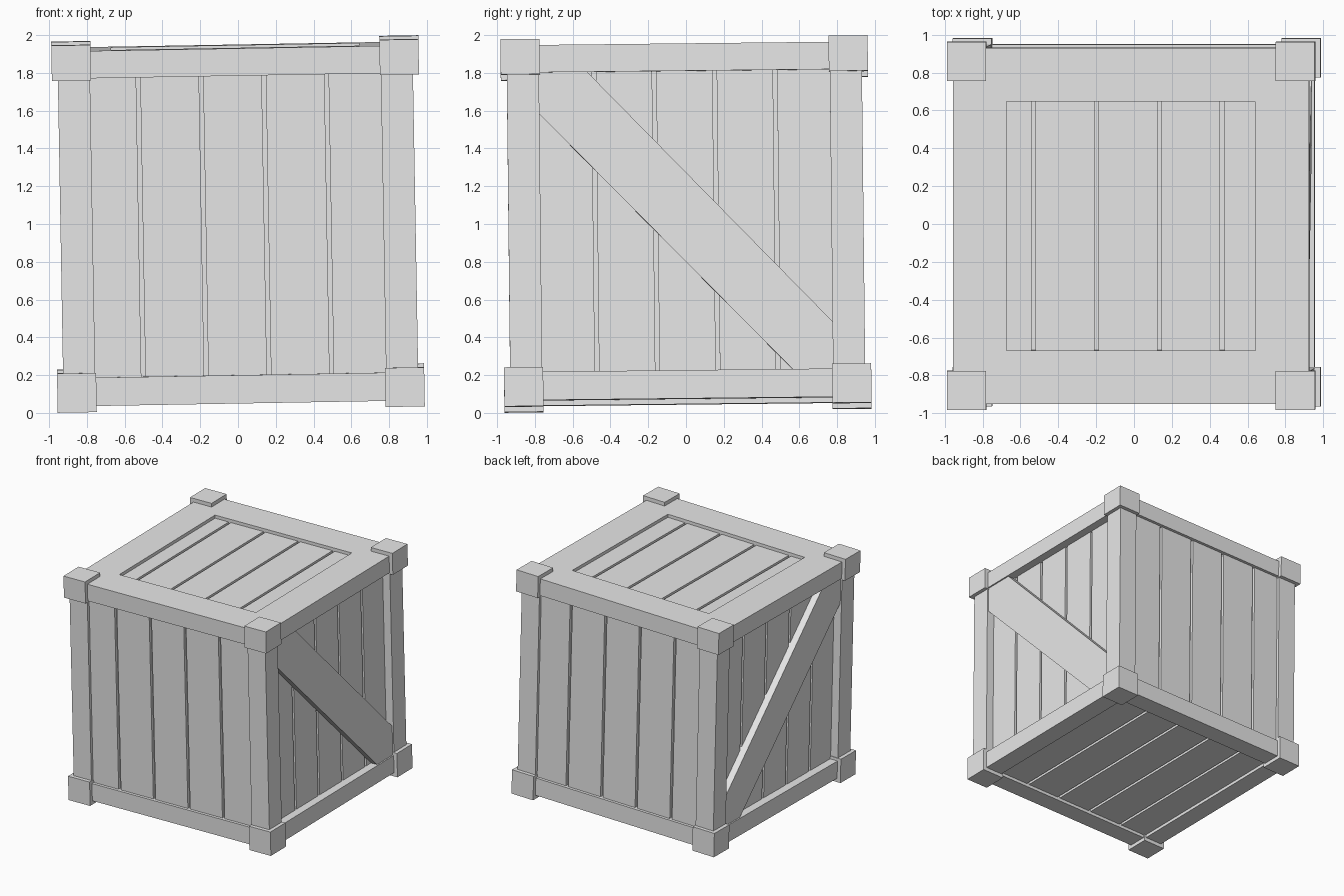
import bpy, bmesh
from mathutils import Matrix, Vector

cube = bpy.data.objects.get("Cube")
if cube:
    bpy.data.objects.remove(cube, do_unlink=True)

mat = bpy.data.materials.new("pale_grey")
mat.use_nodes = True
mat.diffuse_color = (0.8, 0.8, 0.8, 1)
mat.node_tree.nodes["Principled BSDF"].inputs["Base Color"].default_value = (0.8, 0.8, 0.8, 1)

# The whole crate leans slightly
LEAN = (Matrix.Translation((0, 0, 1)) @ Matrix.Rotation(-0.0175, 4, 'Y')
        @ Matrix.Rotation(0.011, 4, 'X'))

OUT, INNER, RAIL = 0.94, 0.77, 0.795   # frame outside, post inside, rail inside
CAP, CAP_IN = 0.972, 0.765             # corner block outside and inside
FRONT, SIDE, ENDS = 0.915, 0.87, 0.913  # plank surfaces
CORE = (0.85, 0.89, 0.89)


def finish(name, bm):
    bmesh.ops.recalc_face_normals(bm, faces=bm.faces[:])
    bm.transform(LEAN)
    mesh = bpy.data.meshes.new(name)
    bm.to_mesh(mesh)
    bm.free()
    mesh.materials.append(mat)
    obj = bpy.data.objects.new(name, mesh)
    bpy.context.collection.objects.link(obj)
    return obj


def add_box(bm, a, b):
    a, b = Vector(a), Vector(b)
    size = [abs(v) for v in b - a]
    m = Matrix.Translation((a + b) / 2) @ Matrix.Diagonal((*size, 1))
    bmesh.ops.create_cube(bm, size=1, matrix=m)


def box(name, a, b):
    bm = bmesh.new()
    add_box(bm, a, b)
    finish(name, bm)


def ring(name, outer, inner, z0, z1):
    """Square frame with a square opening."""
    bm = bmesh.new()
    corners = ((-1, -1), (1, -1), (1, 1), (-1, 1))
    loops = [[bm.verts.new((x * r, y * r, z)) for x, y in corners]
             for r, z in ((outer, z0), (outer, z1), (inner, z1), (inner, z0))]
    for k in range(4):
        p, q = loops[k], loops[(k + 1) % 4]
        for i in range(4):
            j = (i + 1) % 4
            bm.faces.new((p[i], p[j], q[j], q[i]))
    finish(name, bm)


def planks(name, across, along, normal, sign, surface, gaps, half_w, half_l):
    """Row of boards lying on the core, with narrow grooves between them."""
    bm = bmesh.new()
    edges = [-half_w] + [g + s for g in gaps for s in (-0.011, 0.011)] + [half_w]
    for lo, hi in zip(edges[::2], edges[1::2]):
        a, b = [0] * 3, [0] * 3
        a[across], b[across] = lo, hi
        a[along], b[along] = -half_l, half_l
        a[normal], b[normal] = sign * (CORE[normal] - 0.02), sign * surface
        add_box(bm, a, b)
    finish(name, bm)


# Inner core behind the boards
box("core", [-c for c in CORE], CORE)

# Plank panels
gaps_x = (-0.515, -0.182, 0.15, 0.482)
gaps_y = (-0.48, -0.16, 0.16, 0.48)
for s, name in ((-1, "front_planks"), (1, "back_planks")):
    planks(name, 0, 2, 1, s, FRONT, gaps_x, 0.8, 0.82)
for s, name in ((-1, "right_planks"), (1, "left_planks")):
    planks(name, 1, 2, 0, s, SIDE, gaps_y, 0.8, 0.82)
planks("top_planks", 0, 1, 2, 1, ENDS, gaps_x, 0.7, 0.7)
planks("bottom_planks", 0, 1, 2, -1, ENDS, gaps_x, 0.8, 0.8)

# Top and bottom frames
ring("top_frame", OUT, 0.657, RAIL, OUT)
ring("bottom_frame", OUT, 0.78, -OUT, -0.79)

# Posts and corner blocks
for sx, side in ((-1, "right"), (1, "left")):
    for sy, end in ((-1, "front"), (1, "back")):
        tag = f"{end}_{side}"
        box(f"{tag}_post", (sx * INNER, sy * INNER, -0.85), (sx * OUT, sy * OUT, 0.85))
        box(f"{tag}_top_block", (sx * CAP_IN, sy * CAP_IN, 0.785), (sx * CAP, sy * CAP, CAP))
        box(f"{tag}_bottom_block", (sx * CAP_IN, sy * CAP_IN, -CAP), (sx * CAP, sy * CAP, -CAP_IN))

# Diagonal braces trimmed to the side openings
outline = ((-INNER, 0.575), (-INNER, RAIL), (-0.515, RAIL),
           (INNER, -0.54), (INNER, -0.79), (0.555, -0.79))
for s, side in ((-1, "right"), (1, "left")):
    bm = bmesh.new()
    face = bm.faces.new([bm.verts.new((s * CORE[0], y, z)) for y, z in outline])
    grown = bmesh.ops.extrude_face_region(bm, geom=[face])["geom"]
    bmesh.ops.translate(bm, vec=(s * 0.078, 0, 0),
                        verts=[v for v in grown if isinstance(v, bmesh.types.BMVert)])
    # Close the hidden back if the extrusion left it open
    bmesh.ops.holes_fill(bm, edges=bm.edges[:], sides=0)
    finish(f"{side}_brace", bm)
